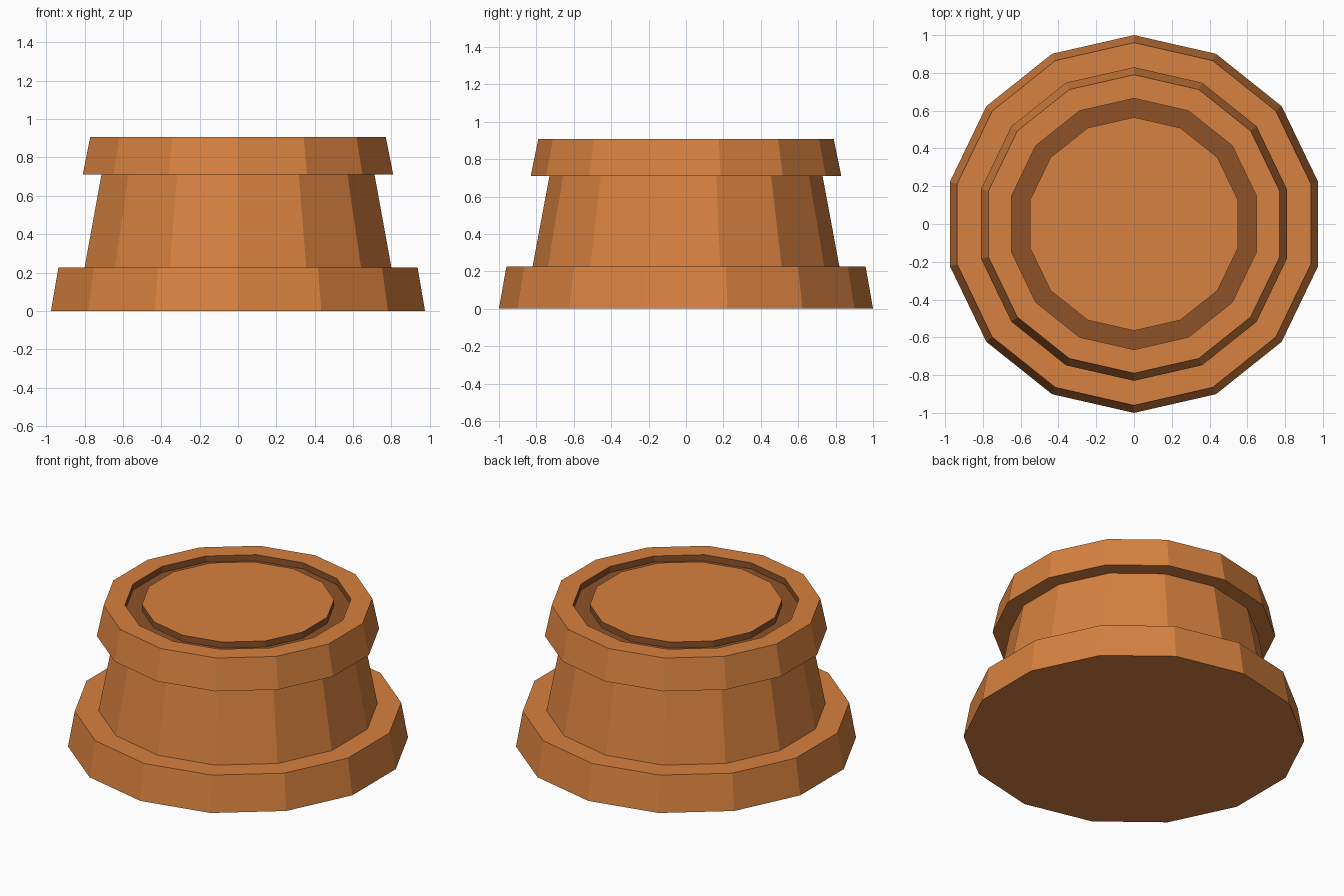
import bpy, bmesh, math

if "Cube" in bpy.data.objects:
    bpy.data.objects.remove(bpy.data.objects["Cube"])

SIDES = 14


def material(name, color):
    mat = bpy.data.materials.new(name)
    mat.diffuse_color = (*color, 1.0)
    mat.use_nodes = True
    mat.node_tree.nodes["Principled BSDF"].inputs["Base Color"].default_value = mat.diffuse_color
    return mat


def lathe(name, profile, materials, dark_bands=()):
    """Turn a (radius, z) profile into a capped, flat-sided closed solid."""
    bm = bmesh.new()
    rings = []
    for r, z in profile:
        angles = [math.pi / 2 + 2 * math.pi * i / SIDES for i in range(SIDES)]
        rings.append([bm.verts.new((r * math.cos(a), r * math.sin(a), z)) for a in angles])
    for band, (low, high) in enumerate(zip(rings, rings[1:])):
        for i in range(SIDES):
            j = (i + 1) % SIDES
            face = bm.faces.new((low[i], low[j], high[j], high[i]))
            face.material_index = 1 if band in dark_bands else 0
    bm.faces.new(rings[0][::-1])
    bm.faces.new(rings[-1])
    bmesh.ops.recalc_face_normals(bm, faces=bm.faces)
    mesh = bpy.data.meshes.new(name)
    bm.to_mesh(mesh)
    bm.free()
    for mat in materials:
        mesh.materials.append(mat)
    obj = bpy.data.objects.new(name, mesh)
    bpy.context.collection.objects.link(obj)
    return obj


clay = material("clay", (0.68, 0.22, 0.05))
dark_clay = material("dark_clay", (0.27, 0.085, 0.022))

TOP = 0.907
GROOVE = TOP - 0.04
profile = [
    (1.00, 0.00), (0.96, 0.227),                  # base plinth
    (0.82, 0.227), (0.73, 0.71),                  # tapered neck
    (0.83, 0.71), (0.79, TOP),                    # overhanging rim
    (0.665, TOP), (0.665, GROOVE),                # groove outer wall
    (0.565, GROOVE), (0.565, TOP),                # groove floor and centre disc
]
lathe("pedestal", profile, [clay, dark_clay], dark_bands=(6, 7, 8))
